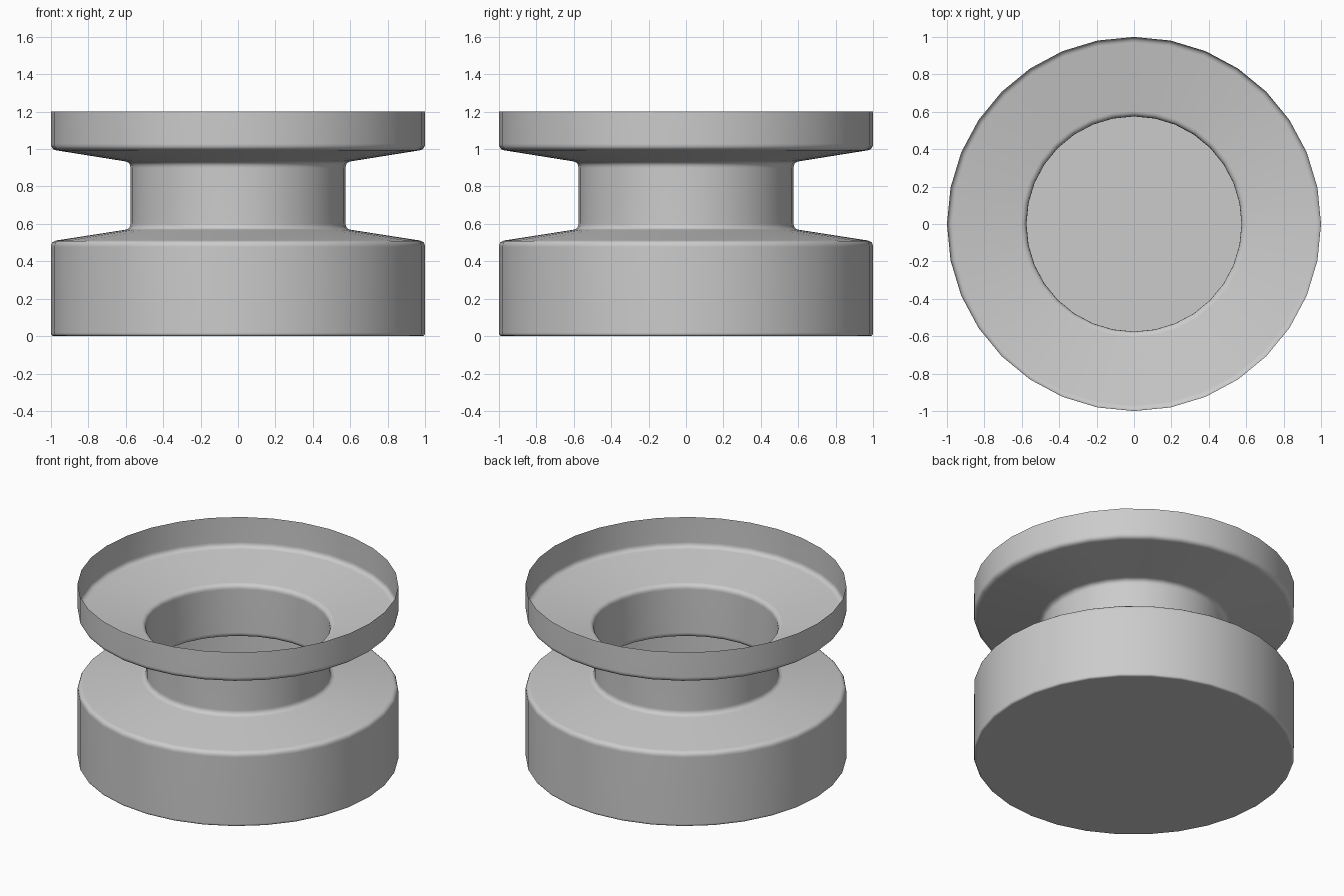
import bpy, bmesh, math
from mathutils import Vector

if "Cube" in bpy.data.objects:
    bpy.data.objects.remove(bpy.data.objects["Cube"])

SIDES = 32

def rounded(points, radii, steps=4):
    """Round the inner corners of an (r, z) profile with quadratic fillets."""
    out = [Vector(points[0])]
    for i in range(1, len(points) - 1):
        p = Vector(points[i])
        a = p + (Vector(points[i - 1]) - p).normalized() * radii[i]
        b = p + (Vector(points[i + 1]) - p).normalized() * radii[i]
        for k in range(steps + 1):
            t = k / steps
            out.append(a * (1 - t) ** 2 + p * 2 * t * (1 - t) + b * t * t)
    out.append(Vector(points[-1]))
    return out

# Profile: base, lower drum, sloped shoulder, neck, flared dish, open rim
corners = [(0, 0), (1, 0), (1, 0.507), (0.575, 0.573),
           (0.575, 0.93), (1, 0.998), (1, 1.2)]
radii = [0, 0.018, 0.03, 0.03, 0.03, 0.03, 0]
profile = rounded(corners, radii)[1:]

bm = bmesh.new()
rings = []
for r, z in profile:
    rings.append([bm.verts.new((r * math.cos(2 * math.pi * i / SIDES),
                                r * math.sin(2 * math.pi * i / SIDES), z))
                  for i in range(SIDES)])

# Thin revolved wall
for lo, hi in zip(rings, rings[1:]):
    for i in range(SIDES):
        j = (i + 1) % SIDES
        bm.faces.new((lo[i], lo[j], hi[j], hi[i]))

# Flat bottom; the top stays open
bm.faces.new(list(reversed(rings[0])))

mesh = bpy.data.meshes.new("spool_body")
bm.to_mesh(mesh)
bm.free()
body = bpy.data.objects.new("spool_body", mesh)
bpy.context.collection.objects.link(body)

# Smooth shading with flat broad faces
bpy.context.view_layer.objects.active = body
body.select_set(True)
bpy.ops.object.shade_smooth_by_angle(angle=math.radians(40))
weighted = body.modifiers.new("weighted_normals", 'WEIGHTED_NORMAL')
weighted.keep_sharp = True
